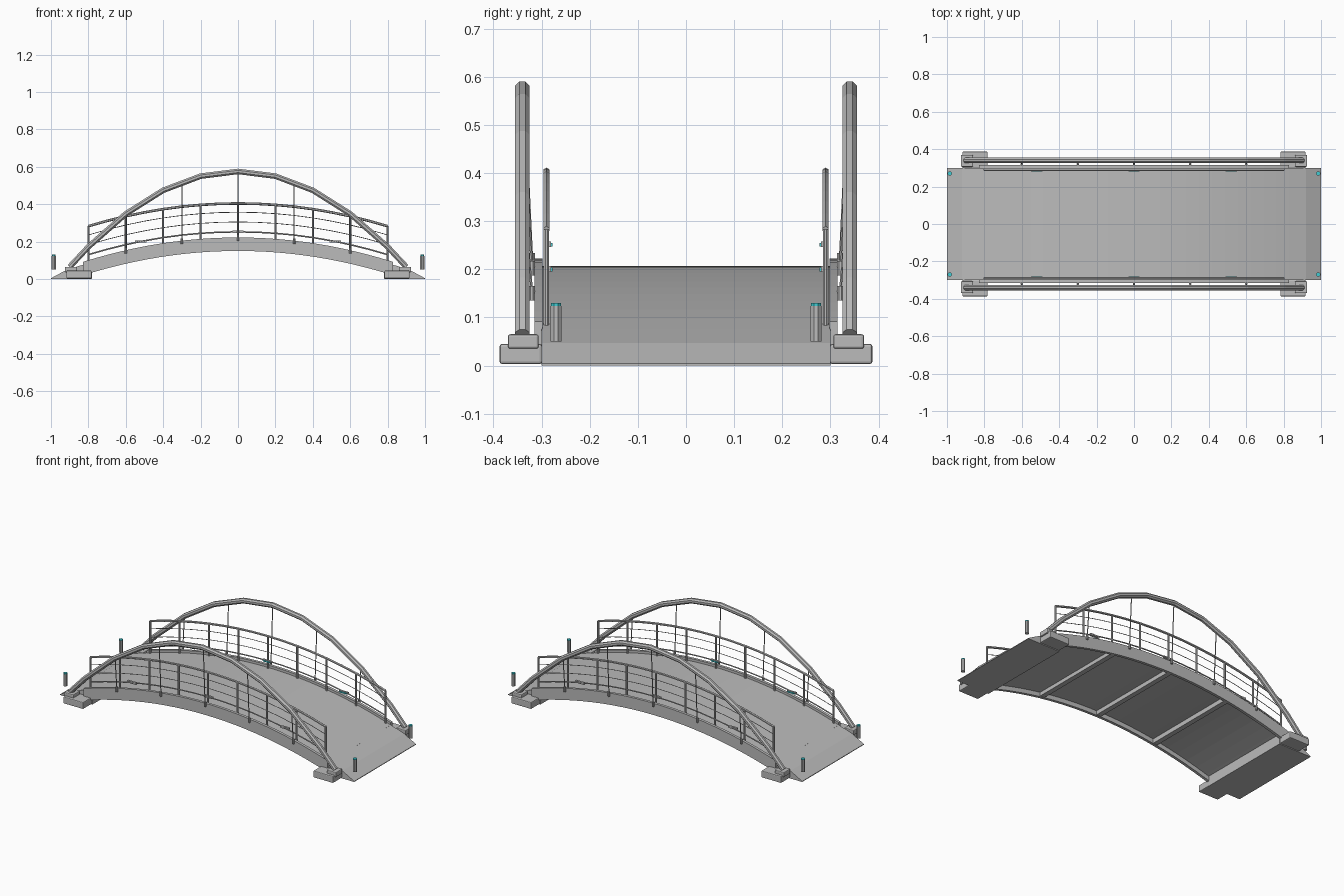
import bpy, bmesh, math
from mathutils import Vector

old = bpy.data.objects.get("Cube")
if old:
    bpy.data.objects.remove(old, do_unlink=True)


def make_material(name, color):
    mat = bpy.data.materials.new(name)
    mat.use_nodes = True
    mat.diffuse_color = color
    mat.node_tree.nodes["Principled BSDF"].inputs["Base Color"].default_value = color
    return mat


GREY = make_material("concrete grey", (0.5, 0.5, 0.5, 1))
TEAL = make_material("light teal", (0.05, 0.6, 0.65, 1))


def finish(name, bm, mat=GREY):
    bmesh.ops.recalc_face_normals(bm, faces=bm.faces)
    mesh = bpy.data.meshes.new(name)
    bm.to_mesh(mesh)
    bm.free()
    mesh.materials.append(mat)
    obj = bpy.data.objects.new(name, mesh)
    bpy.context.collection.objects.link(obj)
    return obj


def box(name, center, size, bevel=0.0, mat=GREY):
    bm = bmesh.new()
    bmesh.ops.create_cube(bm, size=1)
    for v in bm.verts:
        v.co = Vector(center) + Vector(a * b for a, b in zip(v.co, size))
    if bevel:
        bmesh.ops.bevel(bm, geom=bm.edges[:], offset=bevel, segments=2,
                        profile=0.5, affect='EDGES')
    return finish(name, bm, mat)


def extrude_profile(name, points, y0, y1):
    """Solid from an x-z outline, extruded along y."""
    bm = bmesh.new()
    face = bm.faces.new([bm.verts.new((x, y0, z)) for x, z in points])
    new = bmesh.ops.extrude_face_region(bm, geom=[face])["geom"]
    moved = [g for g in new if isinstance(g, bmesh.types.BMVert)]
    bmesh.ops.translate(bm, verts=moved, vec=(0, y1 - y0, 0))
    return finish(name, bm)


def tube(name, path, radius, sides=8, mat=GREY):
    """Sweep a regular polygon along a path."""
    path = [Vector(p) for p in path]
    bm = bmesh.new()
    rings = []
    for i, p in enumerate(path):
        t = (path[min(i + 1, len(path) - 1)] - path[max(i - 1, 0)]).normalized()
        side = Vector((0, 1, 0))
        side = (side - t * side.dot(t)).normalized()
        up = t.cross(side)
        angles = [2 * math.pi * (k + 0.5) / sides for k in range(sides)]
        rings.append([bm.verts.new(p + (side * math.cos(a) + up * math.sin(a)) * radius)
                      for a in angles])
    for a, b in zip(rings, rings[1:]):
        for k in range(sides):
            j = (k + 1) % sides
            bm.faces.new((a[k], a[j], b[j], b[k]))
    bm.faces.new(rings[0])
    bm.faces.new(rings[-1])
    return finish(name, bm, mat)


def deck_z(x):
    return 0.207 - 0.19 * x * x


def arch_z(x):
    return 0.575 - 0.63 * x * x


def band(half, low, high, steps=24):
    """Outline of a strip that follows the deck curve."""
    xs = [half * (2 * i / steps - 1) for i in range(steps + 1)]
    return ([(x, deck_z(x) + high) for x in xs]
            + [(x, deck_z(x) + low) for x in reversed(xs)])


# Deck and cross beams
extrude_profile("deck", band(0.83, -0.03, 0), -0.3, 0.3)
for i in range(-2, 3):
    x = 0.4 * i
    box("cross_beam", (x, 0, deck_z(x) - 0.04), (0.03, 0.6, 0.03))

# Ramps and bollards at both ends
for e in (-1, 1):
    outline = [(0.78, 0), (1, 0), (1, 0.004), (0.92, 0.047), (0.83, 0.076), (0.78, 0.07)]
    extrude_profile("ramp", [(e * x, z) for x, z in outline], -0.3, 0.3)
    for s in (-1, 1):
        x, y = e * 0.985, s * 0.27
        tube("bollard", [(x, y, 0.05), (x, y, 0.124)], 0.012)
        tube("bollard_light", [(x, y, 0.124), (x, y, 0.13)], 0.011, mat=TEAL)

# Everything repeated on both long sides
rail_x = [0.1 * i for i in range(-8, 9)]
for s in (-1, 1):
    extrude_profile("girder", band(0.83, -0.057, 0.015), s * 0.298, s * 0.315)

    # Arch with its footings
    arch_x = [-0.9] + [0.2 * i for i in range(-4, 5)] + [0.9]
    tube("arch", [(x, s * 0.34, arch_z(x)) for x in arch_x], 0.016)
    for e in (-1, 1):
        box("foundation", (e * 0.85, s * 0.343, 0.024), (0.135, 0.088, 0.042), 0.005)
        box("arch_foot", (e * 0.893, s * 0.338, 0.05), (0.065, 0.064, 0.03), 0.005)

    # Hangers with anchors on the girder
    for i in range(-2, 3):
        x = 0.3 * i
        z = deck_z(x) + 0.012
        tube("hanger", [(x, s * 0.32, z), (x, s * 0.337, arch_z(x))], 0.003, 6)
        tube("hanger_anchor", [(x, s * 0.32, z - 0.015), (x, s * 0.32, z + 0.015)], 0.007)

    # Railing
    for name, height, radius in (("handrail", 0.197, 0.007), ("upper_wire", 0.15, 0.002),
                                 ("middle_wire", 0.098, 0.002), ("lower_rail", 0.045, 0.004)):
        tube(name, [(x, s * 0.29, deck_z(x) + height) for x in rail_x], radius, 6)
    for i in range(-4, 5):
        x = 0.2 * i
        z = deck_z(x)
        tube("railing_post", [(x, s * 0.29, z - 0.005), (x, s * 0.29, z + 0.197)], 0.006)

    # Small lamps on the lower rail
    for x in (-0.52, 0, 0.52):
        z = deck_z(x) + 0.045
        box("lamp_body", (x, s * 0.286, z), (0.06, 0.012, 0.012))
        box("lamp_lens", (x, s * 0.279, z - 0.001), (0.05, 0.004, 0.008), mat=TEAL)
